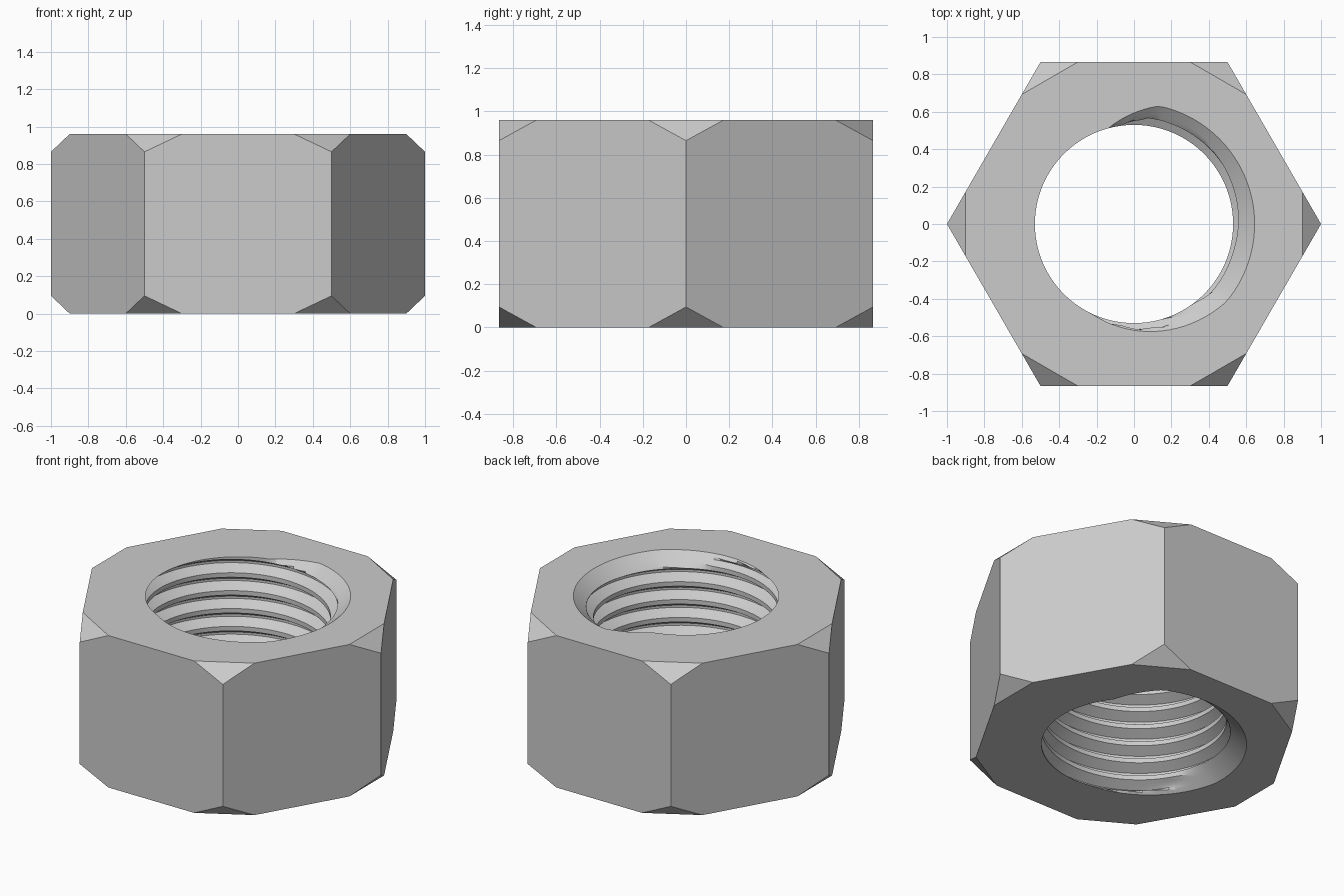
import bpy
import bmesh
from math import cos, sin, pi, radians, degrees

cube = bpy.data.objects.get("Cube")
if cube:
    bpy.data.objects.remove(cube)

HEIGHT, CUT, CORNER_DROP = 0.96, 0.9, 0.095
MINOR, MAJOR, FLARE, PITCH = 0.53, 0.591, 0.645, 0.113
COLUMNS = 96


def interpolate(x, points):
    for (x0, y0), (x1, y1) in zip(points, points[1:]):
        if x0 <= x <= x1:
            return y0 + (y1 - y0) * (x - x0) / (x1 - x0)
    return points[-1][1]


# Thread profile over one pitch: crest, flank, root, flank
PROFILE = [(0, MINOR), (0.25, MINOR), (0.5625, MAJOR), (0.6875, MAJOR), (1, MINOR)]
# Radius of the opening around the rim, where the thread runs out
RUNOUT = [(-180, MINOR), (-115, MINOR), (-40, FLARE), (78, FLARE), (105, MINOR), (180, MINOR)]


def rim_radius(angle):
    return interpolate((degrees(angle) + 180) % 360 - 180, RUNOUT)


def hole_radius(angle, z):
    phase = (z / PITCH - angle / (2 * pi)) % 1
    if phase > 1 - 1e-6:
        phase = 0
    r = interpolate(phase, PROFILE)
    ends = ((HEIGHT - z, rim_radius(angle)), (z, rim_radius(radians(143) - angle)))
    for depth, rim in ends:
        r = min(r, MINOR + 1.7 * depth)
    for depth, rim in ends:
        r = max(r, rim - 1.3 * depth)
    return r


bm = bmesh.new()

# Hexagonal body with its twelve corners cut off
for i in range(6):
    a = i * pi / 3
    half = (1 - CUT) * 3 ** 0.5
    for z, corner_z in ((0, CORNER_DROP), (HEIGHT, HEIGHT - CORNER_DROP)):
        bm.verts.new((cos(a), sin(a), corner_z))
        for y in (-half, half):
            bm.verts.new((CUT * cos(a) - y * sin(a), CUT * sin(a) + y * cos(a), z))
bmesh.ops.convex_hull(bm, input=bm.verts[:])
bmesh.ops.dissolve_limit(bm, angle_limit=0.02, verts=bm.verts[:], edges=bm.edges[:])
bm.normal_update()
caps = [f for f in bm.faces if abs(f.normal.z) > 0.99]
bmesh.ops.delete(bm, geom=caps, context='FACES')

# Threaded hole, with rows of faces following the helix
phases = []
for (p0, _), (p1, _) in zip(PROFILE, PROFILE[1:]):
    steps = 3 if p1 - p0 > 0.3 else 1
    phases += [p0 + (p1 - p0) * k / steps for k in range(steps)]
rows = [turn + p for turn in range(-2, int(HEIGHT / PITCH) + 3) for p in phases]
grid = []
for c in range(COLUMNS + 1):
    a = 2 * pi * c / COLUMNS
    column = []
    for row in rows:
        z = min(max(PITCH * (row + a / (2 * pi)), 0), HEIGHT)
        r = hole_radius(a, z)
        column.append(bm.verts.new((r * cos(a), r * sin(a), z)))
    grid.append(column)
for left, right in zip(grid, grid[1:]):
    for i in range(len(rows) - 1):
        quad = (left[i], left[i + 1], right[i + 1], right[i])
        if max(v.co.z for v in quad) - min(v.co.z for v in quad) > 1e-6:
            bm.faces.new(quad)
bmesh.ops.remove_doubles(bm, verts=bm.verts[:], dist=1e-5)
loose = [v for v in bm.verts if not v.link_faces]
bmesh.ops.delete(bm, geom=loose, context='VERTS')

# Flat end faces between the body and the hole
for z, normal in ((0, (0, 0, -1)), (HEIGHT, (0, 0, 1))):
    rim = [e for e in bm.edges if e.is_boundary
           and all(abs(v.co.z - z) < 1e-5 for v in e.verts)]
    bmesh.ops.triangle_fill(bm, use_beauty=True, use_dissolve=False, edges=rim, normal=normal)
bmesh.ops.recalc_face_normals(bm, faces=bm.faces[:])

mesh = bpy.data.meshes.new("hex_nut")
bm.to_mesh(mesh)
bm.free()
nut = bpy.data.objects.new("hex_nut", mesh)
bpy.context.collection.objects.link(nut)

# Plain grey metal
grey = bpy.data.materials.new("light grey")
grey.use_nodes = True
color = (0.6, 0.6, 0.6, 1)
grey.diffuse_color = color
grey.node_tree.nodes["Principled BSDF"].inputs["Base Color"].default_value = color
mesh.materials.append(grey)

bpy.ops.object.select_all(action='DESELECT')
nut.select_set(True)
bpy.context.view_layer.objects.active = nut
bpy.ops.object.shade_smooth_by_angle(angle=radians(25))
